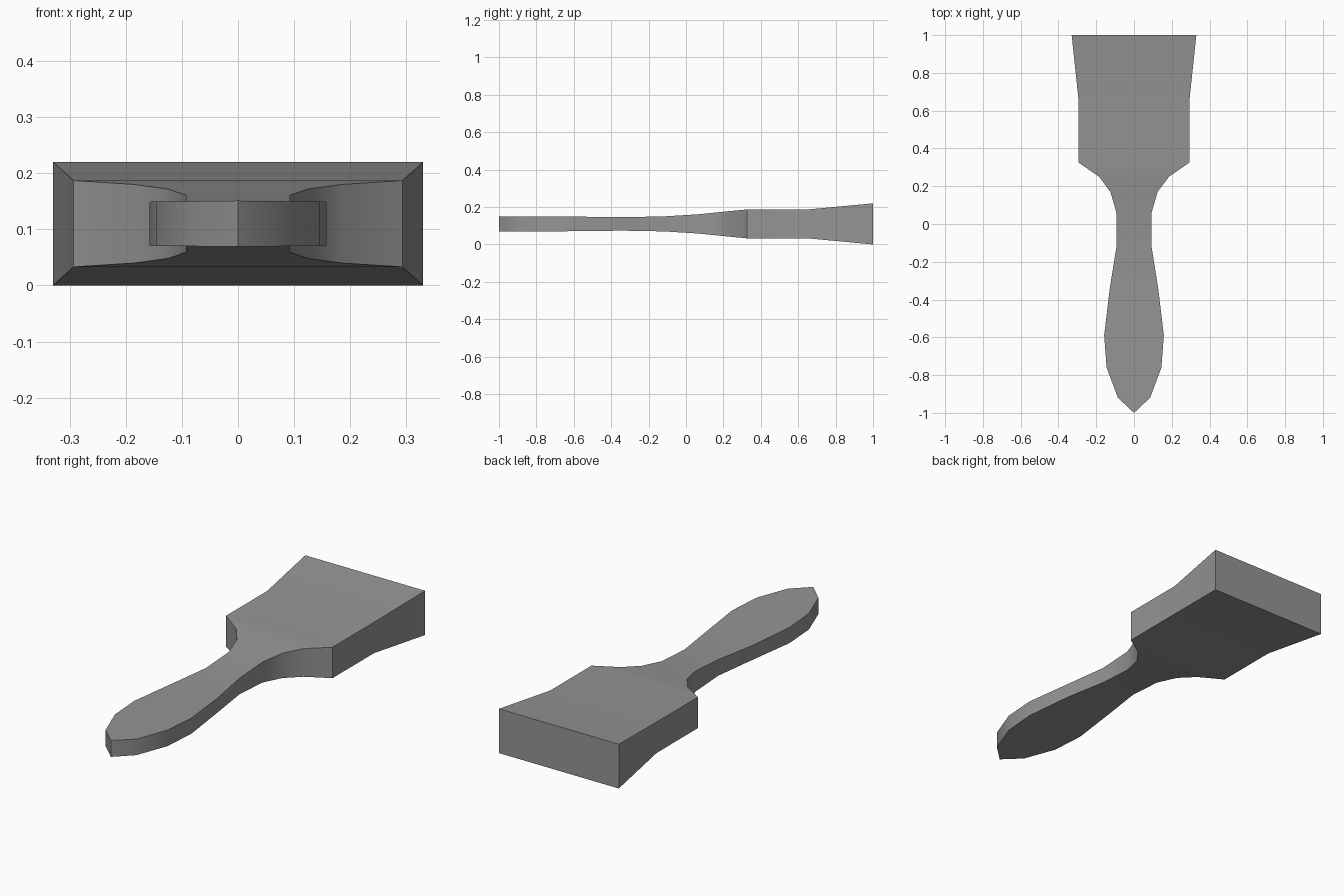
import bpy, bmesh, math

cube = bpy.data.objects.get("Cube")
if cube:
    bpy.data.objects.remove(cube, do_unlink=True)

grey = bpy.data.materials.new("plain grey")
grey.use_nodes = True
colour = (0.3, 0.3, 0.3, 1)
grey.diffuse_color = colour
grey.node_tree.nodes["Principled BSDF"].inputs["Base Color"].default_value = colour

MID_Z = 0.11
# Stations from handle tip to bristle end: y, half width, half thickness
STATIONS = [
    (-1.0, 0.0, 0.041), (-0.92, 0.085, 0.04), (-0.76, 0.145, 0.04),
    (-0.59, 0.158, 0.039), (-0.34, 0.128, 0.036), (-0.12, 0.093, 0.04),
    (0.06, 0.093, 0.051), (0.17, 0.125, 0.062), (0.25, 0.185, 0.07),
    (0.325, 0.293, 0.077), (0.65, 0.293, 0.077), (1.0, 0.33, 0.11),
]


def loft(name, stations):
    """Join rectangular sections along y into one closed solid."""
    bm = bmesh.new()
    rings = []
    for y, w, t in stations:
        corners = ((-w, -t), (w, -t), (w, t), (-w, t))
        rings.append([bm.verts.new((x, y, MID_Z + z)) for x, z in corners])
    for a, b in zip(rings, rings[1:]):
        for i in range(4):
            j = (i + 1) % 4
            bm.faces.new((a[i], a[j], b[j], b[i]))
    bm.faces.new(rings[-1])
    # Close the pointed tip
    bmesh.ops.remove_doubles(bm, verts=bm.verts, dist=0.001)
    bmesh.ops.recalc_face_normals(bm, faces=bm.faces)
    mesh = bpy.data.meshes.new(name)
    bm.to_mesh(mesh)
    bm.free()
    mesh.materials.append(grey)
    obj = bpy.data.objects.new(name, mesh)
    bpy.context.collection.objects.link(obj)
    return obj


brush = loft("paint_brush", STATIONS)
bpy.ops.object.select_all(action="DESELECT")
brush.select_set(True)
bpy.context.view_layer.objects.active = brush
bpy.ops.object.shade_smooth_by_angle(angle=math.radians(30))
